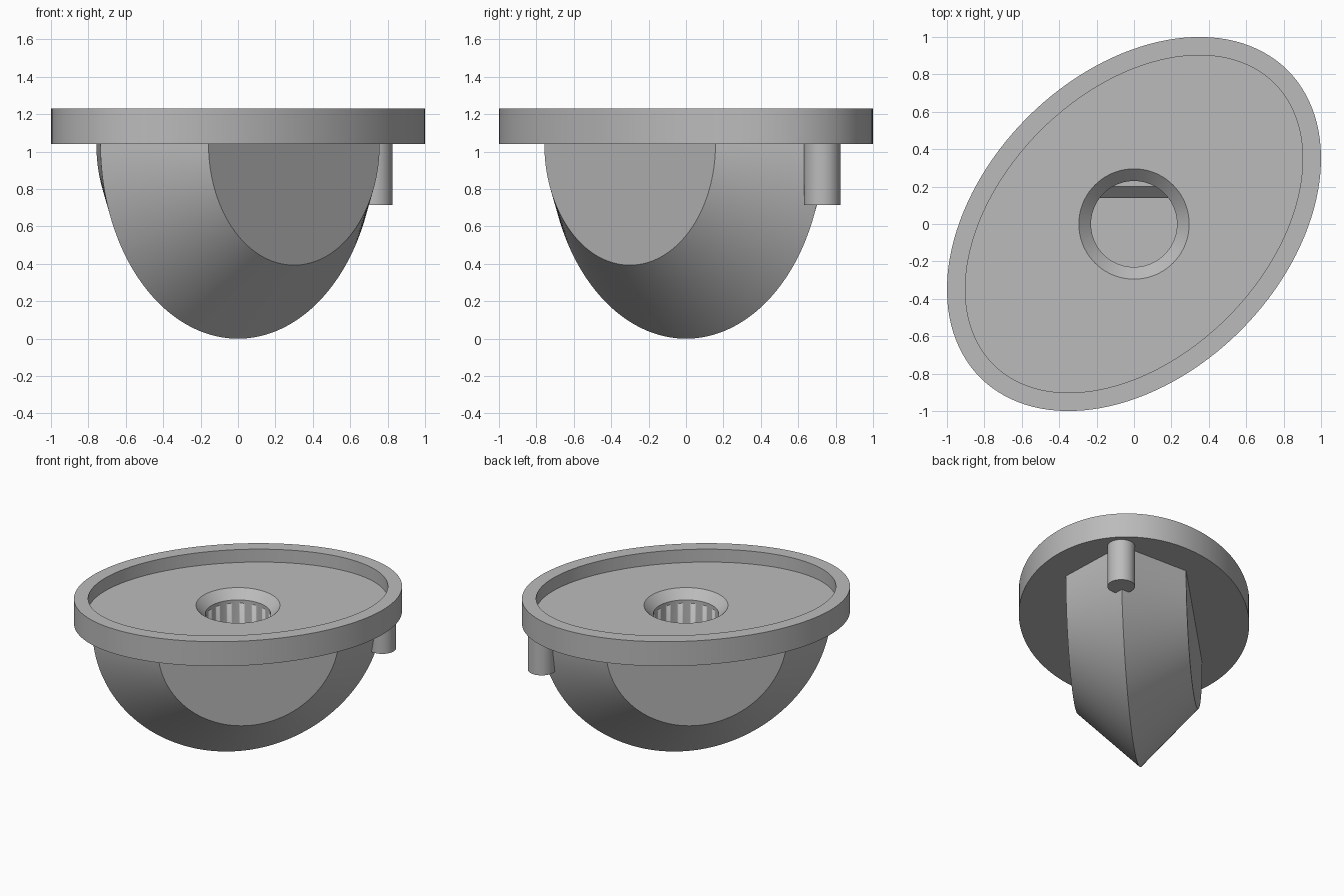
import bpy, bmesh, math
from mathutils import Matrix

cube = bpy.data.objects.get("Cube")
if cube:
    bpy.data.objects.remove(cube, do_unlink=True)

grey = bpy.data.materials.new("plain grey")
grey.use_nodes = True
colour = (0.5, 0.5, 0.5, 1)
grey.diffuse_color = colour
grey.node_tree.nodes["Principled BSDF"].inputs["Base Color"].default_value = colour

DIAGONAL = Matrix.Rotation(math.pi / 4, 4, "Z")   # long axis runs along x = y
UNDERSIDE = 1.04                                  # where the grip meets the plate


def make(name, bm, matrix=None):
    """Turn a bmesh into a shaded object."""
    if matrix:
        bm.transform(matrix)
    bmesh.ops.recalc_face_normals(bm, faces=bm.faces)
    mesh = bpy.data.meshes.new(name)
    bm.to_mesh(mesh)
    bm.free()
    mesh.materials.append(grey)
    obj = bpy.data.objects.new(name, mesh)
    bpy.context.collection.objects.link(obj)
    select(obj)
    bpy.ops.object.shade_smooth_by_angle(angle=math.radians(30))
    return obj


def select(obj):
    bpy.ops.object.select_all(action="DESELECT")
    obj.select_set(True)
    bpy.context.view_layer.objects.active = obj


def loft(rings, wrap):
    """Join closed rings of points; wrap the last to the first, or cap the ends."""
    bm = bmesh.new()
    loops = [[bm.verts.new(p) for p in ring] for ring in rings]
    n = len(loops[0])
    pairs = list(zip(loops, loops[1:]))
    if wrap:
        pairs.append((loops[-1], loops[0]))
    else:
        bm.faces.new(loops[0])
        bm.faces.new(loops[-1])
    for a, b in pairs:
        for i in range(n):
            j = (i + 1) % n
            bm.faces.new((a[i], a[j], b[j], b[i]))
    return bm


def ellipse(a, b, z, n=128):
    angles = [2 * math.pi * i / n for i in range(n)]
    return [(a * math.cos(t), b * math.sin(t), z) for t in angles]


def half_disc(y, radius, n=96):
    angles = [math.pi * i / n for i in range(n + 1)]
    return [(radius * math.cos(t), y, UNDERSIDE - radius * math.sin(t)) for t in angles]


# Oval plate: raised rim, recessed floor and countersunk hole
A, B, HOLE, RIM = 1.162, 0.806, 0.23, 0.1
plate_rings = [
    ellipse(HOLE, HOLE, UNDERSIDE),
    ellipse(A, B, UNDERSIDE),
    ellipse(A, B, 1.23),
    ellipse(A - RIM, B - RIM, 1.23),
    ellipse(A - RIM, B - RIM, 1.13),
    ellipse(0.295, 0.295, 1.13),
    ellipse(HOLE, HOLE, 1.065),
]
make("oval_plate", loft(plate_rings, True), DIAGONAL)

# Grip: half of a double cone with flat round cheeks and a sharp keel
cheek = 0.424
grip_rings = [half_disc(-cheek, 0.647), half_disc(0, UNDERSIDE), half_disc(cheek, 0.647)]
grip = make("grip", loft(grip_rings, False), DIAGONAL)

# Blind shaft bore cut into the grip
bore = make("bore_cutter", loft([ellipse(HOLE, HOLE, 0.4), ellipse(HOLE, HOLE, 1.2)], False), DIAGONAL)
bore.hide_render = True
cut = grip.modifiers.new("bore", "BOOLEAN")
cut.operation, cut.solver, cut.object = "DIFFERENCE", "EXACT", bore
select(grip)
bpy.ops.object.modifier_apply(modifier=cut.name)
bpy.data.objects.remove(bore, do_unlink=True)

# Chamfered flat that makes the lower bore D-shaped
flat = [(0.14, 0.39), (0.14, 0.69), (0.2, 0.75), (0.25, 0.75), (0.25, 0.39)]
make("shaft_flat", loft([[(x, y, z) for y, z in flat] for x in (-0.19, 0.19)], False))

# Round stop pin under one end of the plate
pin = loft([ellipse(0.097, 0.097, 0.715, 48), ellipse(0.097, 0.097, UNDERSIDE, 48)], False)
make("stop_pin", pin, Matrix.Translation((0.728, 0.728, 0)))
